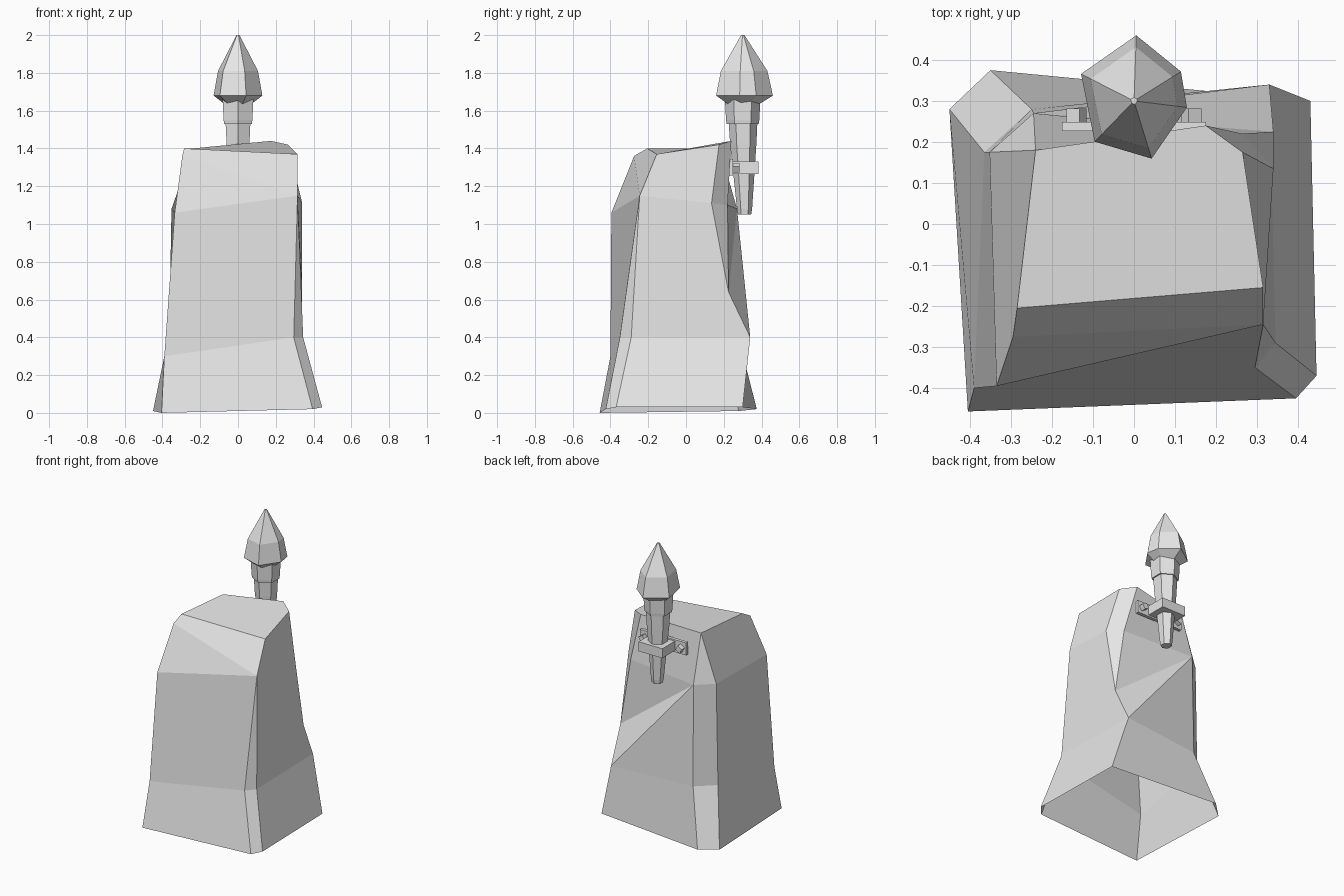
import bpy
import bmesh
from math import cos, sin, radians, pi
from mathutils import Matrix, Vector

default_cube = bpy.data.objects.get("Cube")
if default_cube:
    bpy.data.objects.remove(default_cube, do_unlink=True)

stone = bpy.data.materials.new("plain_grey")
stone.use_nodes = True
grey = (0.8, 0.8, 0.8, 1.0)
stone.diffuse_color = grey
stone.node_tree.nodes["Principled BSDF"].inputs["Base Color"].default_value = grey


def add_object(name, bm):
    """Turn a bmesh into a flat shaded object with outward normals."""
    bmesh.ops.recalc_face_normals(bm, faces=bm.faces[:])
    mesh = bpy.data.meshes.new(name)
    bm.to_mesh(mesh)
    bm.free()
    mesh.materials.append(stone)
    obj = bpy.data.objects.new(name, mesh)
    bpy.context.scene.collection.objects.link(obj)
    return obj


def loft(bm, sections, cap_bottom=True):
    """Skin closed sections; points that coincide share one vertex."""
    shared = {}

    def vert(point):
        key = tuple(point)
        if key not in shared:
            shared[key] = bm.verts.new(key)
        return shared[key]

    def face(points):
        corners = list(dict.fromkeys(vert(p) for p in points))
        if len(corners) > 2:
            bm.faces.new(corners)

    for low, high in zip(sections, sections[1:]):
        for i in range(len(low)):
            j = (i + 1) % len(low)
            face((low[i], low[j], high[j], high[i]))
    face(sections[-1])
    if cap_bottom:
        face(sections[0])
    return vert


def ring(angles, radii, z, centre_y=0.30):
    return [(r * cos(radians(a)), centre_y + r * sin(radians(a)), z)
            for a, r in zip(angles, radii)]


def add_box(name, centre, size, tilt=0.0):
    bm = bmesh.new()
    matrix = (Matrix.Translation(Vector(centre))
              @ Matrix.Rotation(tilt, 4, "Y")
              @ Matrix.Diagonal((*size, 1.0)))
    bmesh.ops.create_cube(bm, size=1.0, matrix=matrix)
    return add_object(name, bm)


# Boulder: four sections, running from the front right corner round to the back
base = [(-.405, -.457, 0), (.395, -.425, .02), (.445, -.37, .03),
        (.43, .30, .03), (.43, .30, .03), (-.35, .375, .02), (-.45, .28, .01)]
flare = [(-.39, -.40, .30), (.295, -.35, .40), (.345, -.29, .40),
         (.33, .34, .40), (.33, .34, .40), (-.25, .28, .39), (-.365, .175, .39)]
shoulder = [(-.335, -.395, 1.06), (.315, -.245, 1.15), (.315, -.245, 1.15),
            (.34, .135, 1.11), (.265, .22, 1.10), (-.245, .27, 1.08), (-.352, .175, 1.08)]
crown = [(-.285, -.205, 1.40), (.315, -.155, 1.37), (.315, -.155, 1.37),
         (.265, .175, 1.42), (.175, .24, 1.44), (-.24, .18, 1.40), (-.24, .18, 1.40)]

bm = bmesh.new()
vert = loft(bm, [base, flare, shoulder, crown], cap_bottom=False)


def add_chip(lower, upper, position, crease_to):
    """Break a corner edge at a point and crease from there to another corner."""
    start, end = vert(lower), vert(upper)
    edge = bm.edges.get((start, end))
    _, chip = bmesh.utils.edge_split(edge, start, 0.5)
    chip.co = position
    bmesh.ops.connect_verts(bm, verts=[chip, vert(crease_to)])


add_chip(flare[3], shoulder[3], (.34, .225, .64), shoulder[4])
add_chip(shoulder[0], crown[0], (-.295, -.275, 1.36), shoulder[1])

# Let the chip at the back left corner cut into the back of the boulder
heel, hip = vert(flare[3]), vert(shoulder[4])
bmesh.ops.connect_verts(bm, verts=[heel, vert(shoulder[5])])
bmesh.utils.edge_rotate(bm.edges.get((heel, hip)))
add_object("boulder", bm)

# Torch flame: uneven six-sided bud
flame_angles = (32, 88, 153, 226, 287, 353)
flame_radii = (.135, .16, .145, .138, .147, .13)
bm = bmesh.new()
loft(bm, [ring(flame_angles, [r * scale for r in flame_radii], z)
          for z, scale in ((1.63, .5), (1.68, 1), (1.81, .82), (1.91, .42), (2.0, .06))])
add_object("torch_flame", bm)

# Torch handle and collar: six-sided tapered shafts
hexagon = [30 + 60 * i for i in range(6)]


def add_shaft(name, levels):
    shaft = bmesh.new()
    loft(shaft, [ring(hexagon, [r] * 6, z, y) for z, r, y in levels])
    add_object(name, shaft)


add_shaft("torch_handle", [(1.05, .035, .31), (1.08, .04, .31),
                           (1.43, .07, .303), (1.54, .076, .302)])
add_shaft("torch_collar", [(1.53, .085, .30), (1.55, .088, .30), (1.66, .094, .30)])

# Wall bracket: back plate, clamp round the handle, and tilted bolts
add_box("bracket_plate", (0, .238, 1.298), (.35, .022, .085))
add_box("bracket_clamp", (0, .315, 1.298), (.18, .14, .065))
for side, label in ((1, "left"), (-1, "right")):
    add_box(f"bracket_bolt_{label}", (side * .14, .258, 1.298),
            (.036, .048, .036), side * pi / 6)
